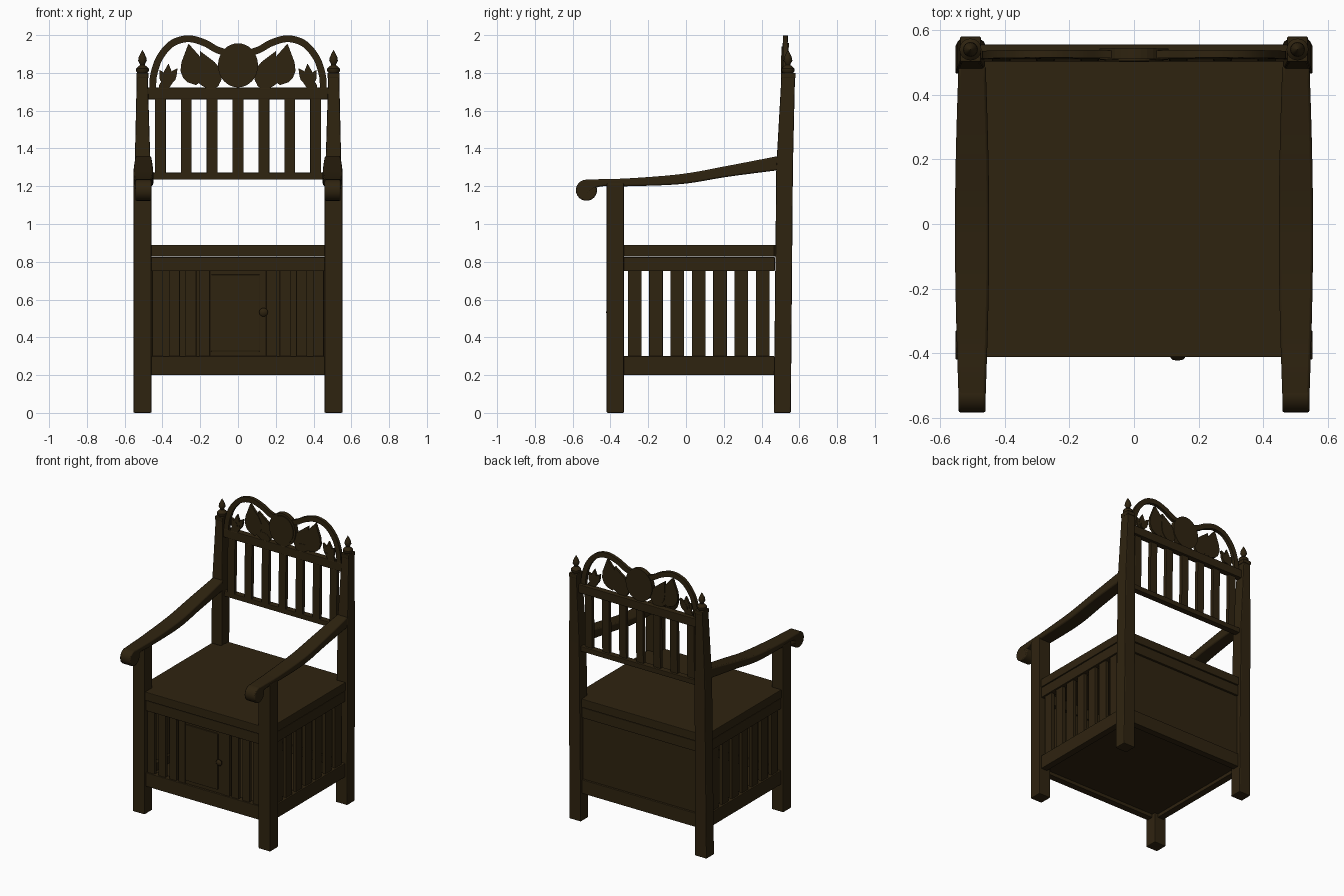
import bpy, bmesh, math
from mathutils import Vector

cube = bpy.data.objects.get("Cube")
if cube:
    bpy.data.objects.remove(cube, do_unlink=True)

wood = bpy.data.materials.new("dark_brown_wood")
wood.use_nodes = True
wood.diffuse_color = (0.028, 0.017, 0.005, 1)
wood.node_tree.nodes["Principled BSDF"].inputs["Base Color"].default_value = wood.diffuse_color


def finish(name, bm, bevel=0, smooth=False):
    bmesh.ops.recalc_face_normals(bm, faces=bm.faces)
    mesh = bpy.data.meshes.new(name)
    bm.to_mesh(mesh)
    bm.free()
    mesh.materials.append(wood)
    obj = bpy.data.objects.new(name, mesh)
    bpy.context.collection.objects.link(obj)
    if bevel:
        mod = obj.modifiers.new("soft_edges", 'BEVEL')
        mod.width, mod.segments = bevel, 2
    if smooth:
        bpy.ops.object.select_all(action='DESELECT')
        obj.select_set(True)
        bpy.context.view_layer.objects.active = obj
        bpy.ops.object.shade_smooth_by_angle(angle=math.radians(40))
    return obj


def loft(name, sections, bevel=0, smooth=False):
    """Skin a list of closed cross-sections and cap both ends."""
    bm = bmesh.new()
    rings = [[bm.verts.new(p) for p in s] for s in sections]
    n = len(rings[0])
    for a, b in zip(rings, rings[1:]):
        for i in range(n):
            j = (i + 1) % n
            bm.faces.new((a[i], a[j], b[j], b[i]))
    bm.faces.new(rings[0])
    bm.faces.new(rings[-1])
    return finish(name, bm, bevel, smooth)


def rect(x0, x1, y0, y1, z):
    return [(x0, y0, z), (x1, y0, z), (x1, y1, z), (x0, y1, z)]


def box(name, x0, x1, y0, y1, z0, z1, bevel=0.004):
    return loft(name, [rect(x0, x1, y0, y1, z0), rect(x0, x1, y0, y1, z1)], bevel)


def rake(z):
    """Front of the leaning back frame at height z."""
    return 0.503 + 0.012 * (z - 1.25) / 0.75


def raked(name, x0, x1, z0, z1, depth, bevel=0.004):
    return loft(name, [rect(x0, x1, rake(z), rake(z) + depth, z) for z in (z0, z1)], bevel)


def plate(name, outline, depth, front=0):
    """Flat cut-out in the plane of the back, from an x-z outline."""
    return loft(name, [[(x, rake(z) + front + d, z) for x, z in outline] for d in (0, depth)])


def lathe(name, profile, centre, tilt=False, n=16):
    """Turned piece; upright, or pointing to the front when tilted."""
    c = Vector(centre)
    rings = []
    for r, h in profile:
        ring = []
        for i in range(n):
            a = 2 * math.pi * i / n
            u, v = r * math.cos(a), r * math.sin(a)
            ring.append(c + Vector((u, -h, v) if tilt else (u, v, h)))
        rings.append(ring)
    return loft(name, rings, smooth=True)


def spline(points, steps=6):
    """Catmull-Rom curve through the points."""
    p = [Vector(q) for q in points]
    p = [2 * p[0] - p[1]] + p + [2 * p[-1] - p[-2]]
    out = []
    for a, b, c, d in zip(p, p[1:], p[2:], p[3:]):
        for k in range(steps):
            t = k / steps
            out.append(0.5 * (2 * b + (c - a) * t + (2 * a - 5 * b + 4 * c - d) * t * t
                              + (3 * b - a - 3 * c + d) * t ** 3))
    return out + [p[-2]]


def leaf(name, base, tip, width, depth, front=0.0):
    """Pointed leaf from base to tip, widest below its middle."""
    a, b = Vector(base), Vector(tip)
    axis = b - a
    side = Vector((-axis.y, axis.x)).normalized() * width
    shape = [(0.1, 0.3), (0.22, 0.45), (0.4, 0.5), (0.6, 0.4), (0.8, 0.2)]
    outline = [a] + [a + axis * t + side * w for t, w in shape] + [b]
    outline += [a + axis * t - side * w for t, w in reversed(shape)]
    plate(name, outline, depth, front)


for s, tag in ((1, "left"), (-1, "right")):
    def sx(a, b):
        return sorted((s * a, s * b))

    # Legs and tapered back posts
    box(f"front_leg_{tag}", *sx(0.458, 0.553), -0.42, -0.328, 0, 1.215, 0.006)
    posts = [(0, 0.458, 0.553, 0.465, 0.555), (1.3, 0.463, 0.547, 0.478, 0.566),
             (1.78, 0.478, 0.536, 0.505, 0.577)]
    loft(f"back_post_{tag}", [rect(*sx(a, b), c, d, z) for z, a, b, c, d in posts], 0.006)
    box(f"post_cap_{tag}", *sx(0.474, 0.538), 0.502, 0.58, 1.772, 1.8)

    # Turned finials
    lathe(f"finial_{tag}", [(0.026, 0), (0.034, 0.012), (0.034, 0.024), (0.022, 0.036),
                            (0.012, 0.044), (0.015, 0.052), (0.023, 0.066), (0.02, 0.084),
                            (0.01, 0.106), (0.001, 0.122)], (s * 0.506, 0.54, 1.798))

    # Curved arms with a rolled front end
    track = spline([(-0.535, 1.234, 1.15), (-0.46, 1.237, 1.197), (-0.3, 1.242, 1.2),
                    (-0.02, 1.265, 1.212), (0.22, 1.308, 1.25), (0.49, 1.36, 1.285)])
    rows = []
    for y, top, low in track:
        w = 0.041 + 0.012 * math.sin(math.pi * (y + 0.56) / 1.08)
        x0, x1 = sx(0.501 - w, 0.501 + w)
        rows.append([(x0, y, low), (x1, y, low), (x1, y, top), (x0, y, top)])
    loft(f"arm_{tag}", rows, 0.008, True)
    roll = []
    for x in sx(0.459, 0.543):
        roll.append([(x, -0.527 + 0.056 * math.cos(math.pi * i / 12),
                      1.179 + 0.056 * math.sin(math.pi * i / 12)) for i in range(24)])
    loft(f"arm_roll_{tag}", roll, 0.006, True)

    # Side frames with open slats
    box(f"side_bottom_rail_{tag}", *sx(0.485, 0.535), -0.335, 0.47, 0.2, 0.3)
    box(f"side_top_rail_{tag}", *sx(0.485, 0.535), -0.335, 0.47, 0.75, 0.825)
    for i in range(7):
        y = -0.272 + i * 0.113
        box(f"side_slat_{tag}_{i + 1}", *sx(0.497, 0.523), y - 0.036, y + 0.036, 0.29, 0.76, 0.003)

    # Crest arch, swept as a flat band
    path = spline([Vector((s * x, z)) for x, z in
                   ((0.452, 1.72), (0.446, 1.79), (0.415, 1.88), (0.35, 1.955), (0.265, 1.981),
                    (0.18, 1.96), (0.11, 1.922), (0.05, 1.905), (0, 1.905))])
    band = []
    for i, p in enumerate(path):
        t = path[min(i + 1, len(path) - 1)] - path[max(i - 1, 0)]
        n = Vector((-t.y, t.x)).normalized() * 0.018
        band.append([(q.x, rake(p.y) + d, q.y)
                     for q, d in ((p - n, 0), (p + n, 0), (p + n, 0.024), (p - n, 0.024))])
    loft(f"crest_arch_{tag}", band, smooth=True)

    # Carved leaves
    leaf(f"large_leaf_{tag}", (s * 0.222, 1.735), (s * 0.262, 1.955), 0.135, 0.018)
    leaf(f"inner_leaf_{tag}", (s * 0.11, 1.725), (s * 0.2, 1.915), 0.11, 0.018, 0.004)
    leaf(f"lower_leaf_{tag}", (s * 0.1, 1.735), (s * 0.235, 1.765), 0.06, 0.016, 0.002)
    for i, tip in enumerate(((0.415, 1.815), (0.368, 1.85), (0.32, 1.825))):
        leaf(f"small_leaf_{tag}_{i + 1}", (s * 0.375, 1.745), (s * tip[0], tip[1]), 0.05, 0.016, i * 0.002)
    leaf(f"small_stem_{tag}", (s * 0.42, 1.715), (s * 0.335, 1.765), 0.05, 0.014, 0.001)

# Back frame and slats
raked("back_top_rail", -0.485, 0.485, 1.66, 1.722, 0.045)
raked("back_bottom_rail", -0.475, 0.475, 1.235, 1.272, 0.045)
for i in range(7):
    x = (i - 3) * 0.137
    raked(f"back_slat_{i + 1}", x - 0.029, x + 0.029, 1.265, 1.665, 0.028, 0.003)

# Crest medallion with a raised face
for label, k, front, depth in (("medallion", 1, -0.004, 0.034), ("medallion_face", 0.86, -0.009, 0.006)):
    plate(label, [(0.106 * k * math.cos(math.pi * i / 16), 1.84 + 0.117 * k * math.sin(math.pi * i / 16))
                  for i in range(32)], depth, front)

# Seat lid fitted between the legs
box("seat_lid", -0.465, 0.465, -0.412, 0.51, 0.828, 0.89)
box("seat_lid_sides", -0.538, 0.538, -0.33, 0.468, 0.828, 0.89)

# Front frame
box("front_bottom_rail", -0.46, 0.46, -0.405, -0.355, 0.2, 0.3)
box("front_top_rail", -0.46, 0.46, -0.405, -0.355, 0.75, 0.825)
for s, tag in ((1, "left"), (-1, "right")):
    for i, x in enumerate((0.425, 0.337, 0.25, 0.178)):
        box(f"front_slat_{tag}_{i + 1}", s * x - 0.029, s * x + 0.029, -0.393, -0.367, 0.29, 0.76, 0.003)

# Cupboard door with knob
box("door_surround", -0.15, 0.15, -0.39, -0.365, 0.295, 0.755, 0.002)
box("door", -0.143, 0.115, -0.399, -0.37, 0.325, 0.732, 0.004)
lathe("door_knob", [(0.01, 0), (0.01, 0.012), (0.02, 0.018), (0.023, 0.026), (0.016, 0.033),
                    (0.001, 0.036)], (0.135, -0.387, 0.533), tilt=True)

# Closed back of the box and its floor
box("rear_bottom_rail", -0.46, 0.46, 0.49, 0.54, 0.2, 0.3)
box("rear_top_rail", -0.46, 0.46, 0.49, 0.54, 0.75, 0.825)
box("rear_lid_rail", -0.46, 0.46, 0.5, 0.545, 0.828, 0.89)
box("rear_panel", -0.46, 0.46, 0.505, 0.525, 0.29, 0.76, 0)
box("box_floor", -0.5, 0.5, -0.37, 0.5, 0.225, 0.245, 0)
